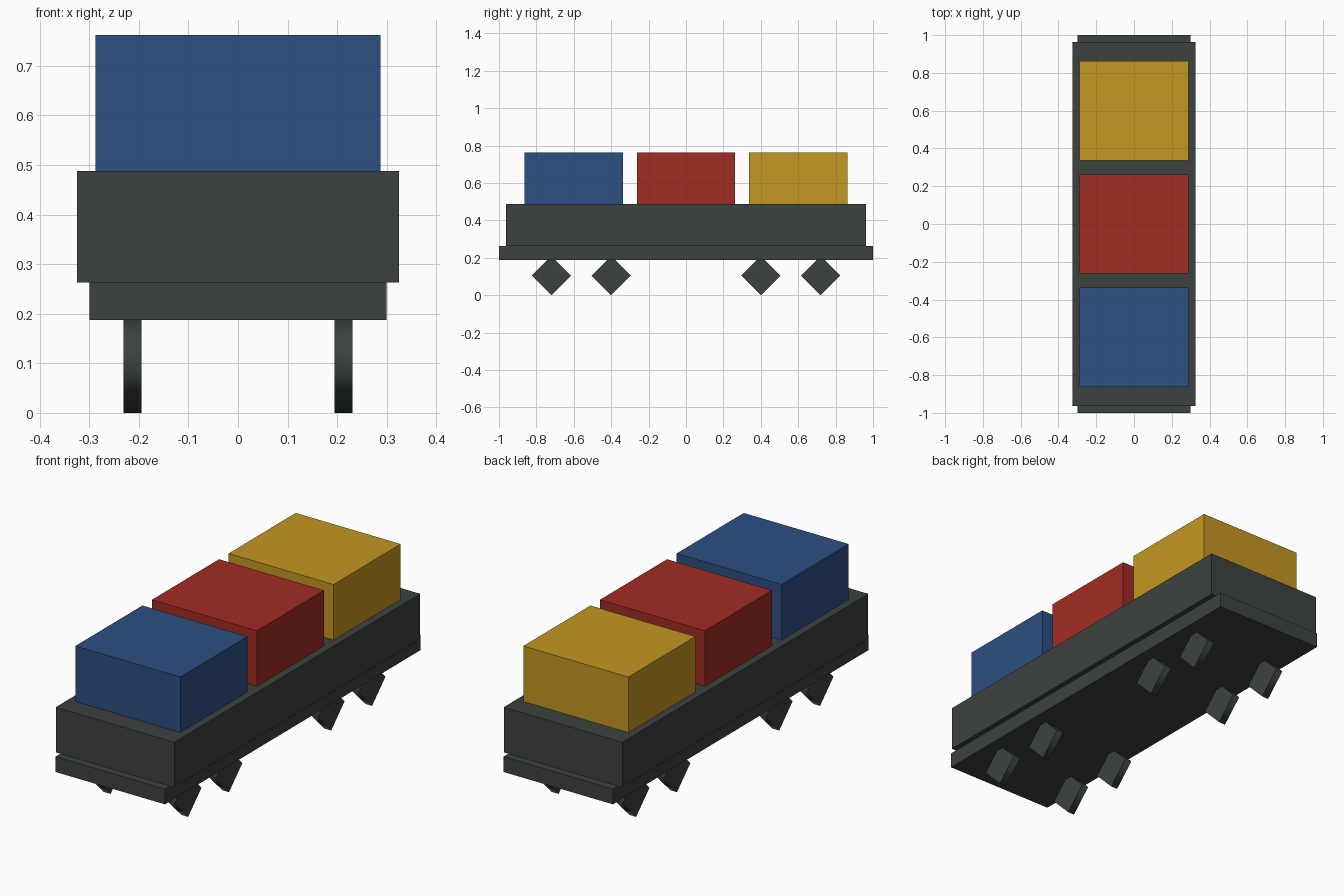
import bpy
from math import radians

cube = bpy.data.objects.get("Cube")
if cube:
    bpy.data.objects.remove(cube, do_unlink=True)


def material(name, rgb):
    mat = bpy.data.materials.new(name)
    mat.use_nodes = True
    mat.diffuse_color = (*rgb, 1)
    mat.node_tree.nodes["Principled BSDF"].inputs["Base Color"].default_value = (*rgb, 1)
    return mat


grey = material("dark_grey", (0.046, 0.054, 0.052))
blue = material("blue", (0.025, 0.079, 0.225))
red = material("red", (0.355, 0.025, 0.017))
gold = material("gold", (0.555, 0.31, 0.016))


def box(name, width, length, bottom, top, mat, y=0):
    bpy.ops.mesh.primitive_cube_add(size=1, location=(0, y, (bottom + top) / 2))
    obj = bpy.context.object
    obj.name = name
    obj.scale = (width, length, top - bottom)
    bpy.ops.object.transform_apply(location=False, rotation=False, scale=True)
    obj.data.materials.append(mat)


def wheel(name, x, y, radius=0.105, thickness=0.0365):
    # Four-sided disc standing on one corner
    bpy.ops.mesh.primitive_cylinder_add(vertices=4, radius=radius, depth=thickness,
                                        location=(x, y, radius),
                                        rotation=(0, radians(90), 0))
    obj = bpy.context.object
    obj.name = name
    obj.data.materials.append(grey)
    # Soft rim, flat caps
    for face in obj.data.polygons:
        face.use_smooth = abs(face.normal.z) < 0.5


# Wagon frame and bed
box("chassis", 0.6, 2.0, 0.1875, 0.2635, grey)
box("wagon_bed", 0.65, 1.925, 0.2635, 0.4875, grey)

# Cargo boxes
for name, y, mat in (("front", -0.6, blue), ("middle", 0, red), ("back", 0.6, gold)):
    box(name + "_cargo_box", 0.575, 0.525, 0.4875, 0.7625, mat, y)

# Wheels
for side, x in (("left", 0.2125), ("right", -0.2125)):
    for i, y in enumerate((-0.72, -0.4, 0.4, 0.72), 1):
        wheel(f"{side}_wheel_{i}", x, y)
